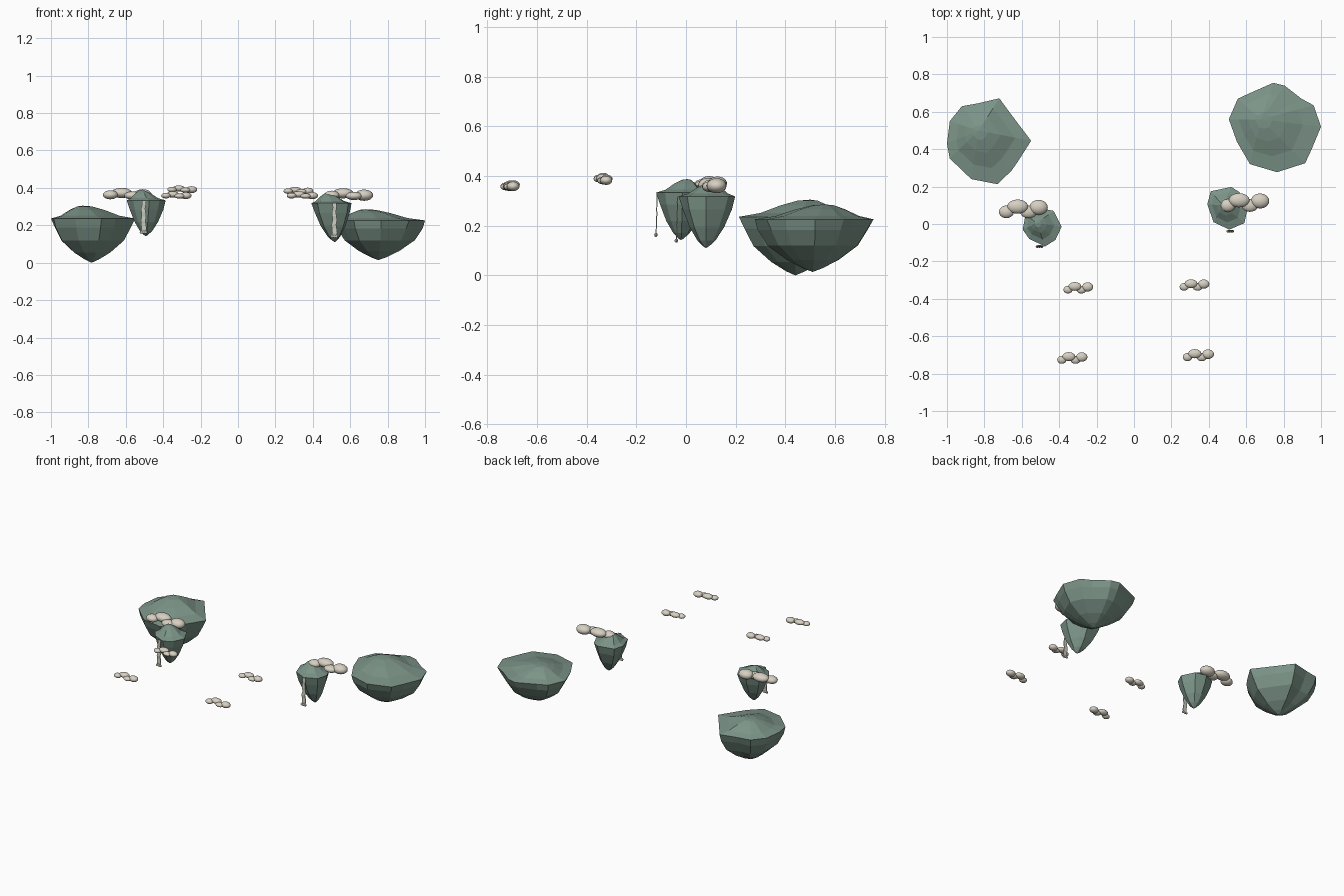
import bpy, bmesh, math
from mathutils import Vector

if "Cube" in bpy.data.objects:
    bpy.data.objects.remove(bpy.data.objects["Cube"])


def material(name, rgb):
    m = bpy.data.materials.new(name)
    m.diffuse_color = (*rgb, 1)
    m.use_nodes = True
    m.node_tree.nodes["Principled BSDF"].inputs["Base Color"].default_value = m.diffuse_color
    return m


ROCK = material("sage rock", (0.20, 0.295, 0.245))
CLOUD = material("warm cloud", (0.68, 0.63, 0.54))
WATER = material("pale water", (0.58, 0.58, 0.51))


def finish(bm, name, mat, smooth=False):
    bmesh.ops.recalc_face_normals(bm, faces=bm.faces[:])
    for f in bm.faces:
        f.smooth = smooth
    me = bpy.data.meshes.new(name)
    bm.to_mesh(me)
    bm.free()
    me.materials.append(mat)
    ob = bpy.data.objects.new(name, me)
    bpy.context.collection.objects.link(ob)
    return ob


def island(name, outline, rim, tip, peak, profile):
    """Rim outline tapered down to a tip and up to an off-centre mound."""
    bm = bmesh.new()
    tip, peak = Vector(tip), Vector(peak)
    rings = []
    # mound rings: (share of rim radius, share of mound height)
    for r, h in ((0.18, 0.94), (0.42, 0.66), (0.7, 0.22)):
        z = rim + (peak.z - rim) * h
        rings.append([(peak.x + (x - peak.x) * r, peak.y + (y - peak.y) * r, z)
                      for x, y in outline])
    rings.append([(x, y, rim) for x, y in outline])
    # underside rings: (share of depth, share of radius), alternately grooved
    for d, r in profile:
        z = rim + (tip.z - rim) * d
        ring = []
        for i, (x, y) in enumerate(outline):
            k = r * (1.0 if i % 3 else 0.95)
            ring.append((tip.x + (x - tip.x) * k, tip.y + (y - tip.y) * k, z))
        rings.append(ring)
    rows = [[bm.verts.new(p) for p in ring] for ring in rings]
    n = len(outline)
    for a, b in zip(rows, rows[1:]):
        for i in range(n):
            j = (i + 1) % n
            bm.faces.new((a[i], a[j], b[j], b[i]))
    for point, row in ((peak, rows[0]), (tip, rows[-1])):
        v = bm.verts.new(point)
        for i in range(n):
            bm.faces.new((v, row[i], row[(i + 1) % n]))
    return finish(bm, name, ROCK)


WIDE = ((0.2, 0.95), (0.5, 0.78), (0.77, 0.45), (0.93, 0.17))
NARROW = ((0.25, 0.89), (0.6, 0.62), (0.85, 0.33), (0.96, 0.12))

# Large rear islands
island("large_island_left",
       [(-1, .43), (-.985, .55), (-.92, .63), (-.835, .645), (-.72, .672),
        (-.645, .57), (-.55, .445), (-.62, .335), (-.655, .285), (-.73, .213),
        (-.87, .24), (-.985, .35)],
       .236, (-.783, .44, 0), (-.83, .50, .305), WIDE)
island("large_island_right",
       [(.507, .56), (.555, .67), (.62, .70), (.745, .755), (.805, .74),
        (.895, .67), (.96, .635), (1, .52), (.95, .40), (.915, .325),
        (.765, .277), (.62, .32), (.55, .44)],
       .226, (.75, .51, .014), (.68, .56, .286), WIDE)

# Small front islands
island("small_island_left",
       [(-.595, -.03), (-.58, .05), (-.505, .085), (-.43, .07), (-.387, -.015),
        (-.42, -.085), (-.475, -.12), (-.56, -.08)],
       .333, (-.493, -.02, .142), (-.52, .005, .388), NARROW)
island("small_island_right",
       [(.392, .105), (.41, .175), (.52, .198), (.565, .17), (.607, .08),
        (.59, .005), (.51, -.03), (.425, .01)],
       .318, (.518, .08, .11), (.475, .10, .372), NARROW)


def ellipsoid(bm, centre, radii, seg=20, rings=12):
    made = bmesh.ops.create_uvsphere(bm, u_segments=seg, v_segments=rings, radius=1)
    for v in made["verts"]:
        v.co = Vector(c + r * p for c, r, p in zip(centre, radii, v.co))


# Clouds: each is a row of flattened puffs
PUFFS = (((-.09, -.018, -.002), (.040, .034, .024)),
         ((-.03, .010, .008), (.056, .038, .027)),
         ((.028, -.018, -.006), (.044, .034, .022)),
         ((.082, .006, -.002), (.049, .040, .030)))


def cloud(name, centre, s):
    bm = bmesh.new()
    for off, rad in PUFFS:
        ellipsoid(bm, [c + o * s for c, o in zip(centre, off)], [r * s for r in rad])
    finish(bm, name, CLOUD, True)


cloud("island_cloud_left", (-.592, .083, .365), 1)
cloud("island_cloud_right", (.592, .117, .363), 1)
cloud("near_cloud_left", (-.298, -.34, .392), .61)
cloud("near_cloud_right", (.323, -.325, .384), .61)
cloud("far_cloud_left", (-.33, -.715, .36), .62)
cloud("far_cloud_right", (.344, -.70, .36), .64)


# Waterfalls: thin rippled ribbon that ends in small splash beads
def waterfall(name, x, y, top, bottom):
    bm = bmesh.new()
    n, t = 8, .002
    rows = []
    for i in range(n + 1):
        k = i / n
        z = top + (bottom - top) * k
        w = .010 + .004 * k
        cx = x + .003 * math.sin(i * 2.1)
        cy = y - .004 * k + .001 * (-1) ** i
        rows.append([bm.verts.new((cx + a * w, cy + b * t, z))
                     for a, b in ((-1, -1), (1, -1), (1, 1), (-1, 1))])
    for a, b in zip(rows, rows[1:]):
        for i in range(4):
            j = (i + 1) % 4
            bm.faces.new((a[i], a[j], b[j], b[i]))
    bm.faces.new(rows[0])
    bm.faces.new(rows[-1])
    for dx in (-.012, 0, .012):
        ellipsoid(bm, (x + dx, y - .005, bottom + .003), (.009, .007, .008), 8, 6)
    finish(bm, name, WATER)


waterfall("waterfall_left", -.505, -.116, .333, .16)
waterfall("waterfall_right", .515, -.034, .318, .137)
